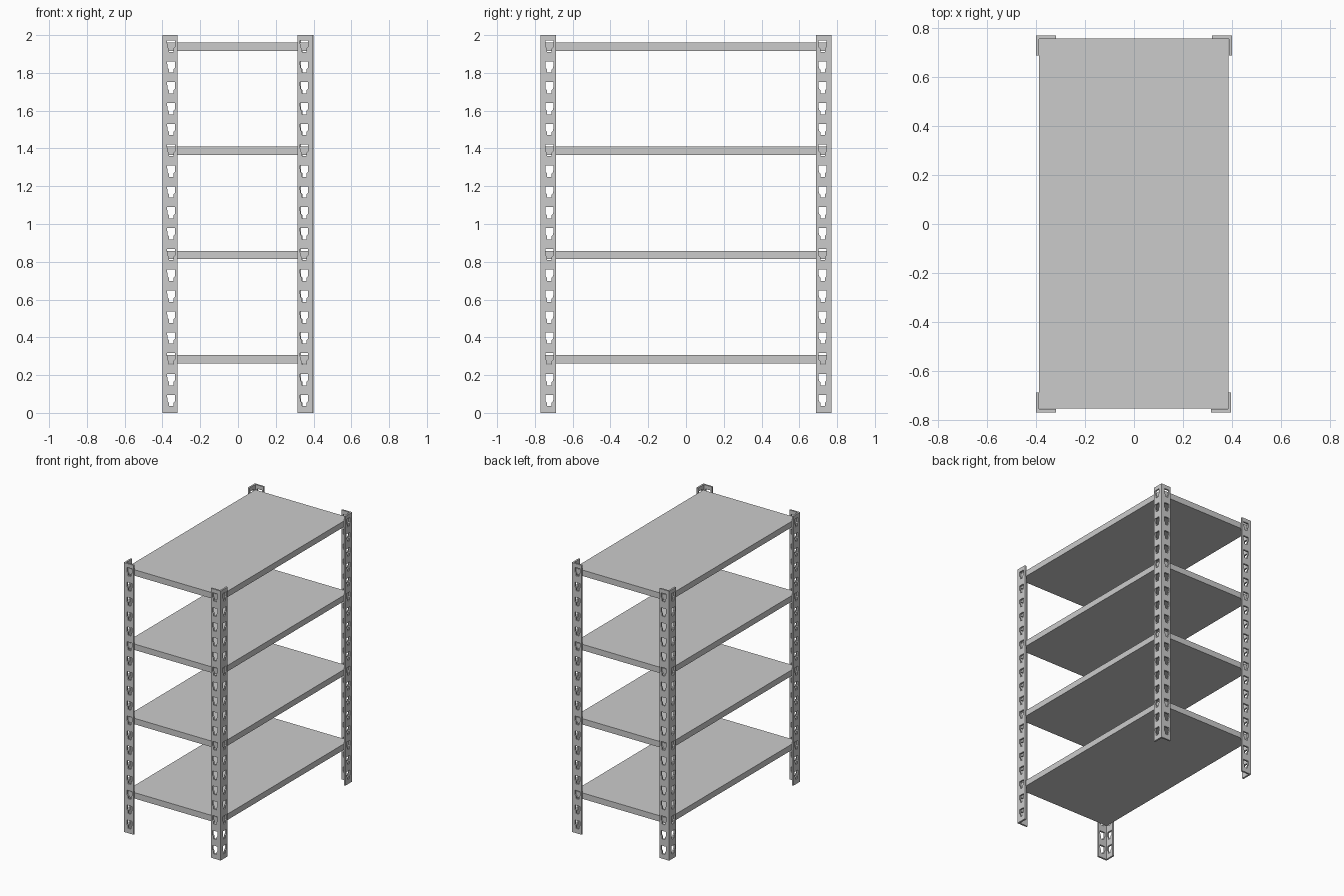
import bpy, bmesh, math

if "Cube" in bpy.data.objects:
    bpy.data.objects.remove(bpy.data.objects["Cube"])

HALF_X, HALF_Y, HEIGHT = 0.40, 0.769, 2.0
FLANGE, THICK = 0.081, 0.0125
HOLE_OFFSET, HOLE_TOP, HOLE_STEP, HOLES = 0.046, 0.096, 0.1103, 18


def prism(bm, points, vec):
    """Extrude a closed outline of 3D points along vec."""
    face = bm.faces.new([bm.verts.new(p) for p in points])
    out = bmesh.ops.extrude_face_region(bm, geom=[face])["geom"]
    bmesh.ops.translate(bm, verts=[g for g in out if isinstance(g, bmesh.types.BMVert)], vec=vec)


def make_object(name, bm):
    bmesh.ops.recalc_face_normals(bm, faces=bm.faces)
    mesh = bpy.data.meshes.new(name)
    bm.to_mesh(mesh)
    bm.free()
    obj = bpy.data.objects.new(name, mesh)
    bpy.context.collection.objects.link(obj)
    return obj


# Angle post with its outer corner at the origin
bm = bmesh.new()
angle = [(0, 0), (FLANGE, 0), (FLANGE, THICK), (THICK, THICK), (THICK, FLANGE), (0, FLANGE)]
prism(bm, [(x, y, 0) for x, y in angle], (0, 0, HEIGHT))
post = make_object("post_front_left", bm)

# Keyhole slots punched through both flanges
slot = [(-0.021, 0), (0.021, 0), (0.020, -0.034), (0.012, -0.042),
        (0.012, -0.060), (-0.012, -0.060), (-0.012, -0.042), (-0.020, -0.034)]
bm = bmesh.new()
for i in range(HOLES):
    top = HOLE_TOP + i * HOLE_STEP
    prism(bm, [(HOLE_OFFSET + u, -0.01, top + v) for u, v in slot], (0, THICK + 0.02, 0))
    prism(bm, [(-0.01, HOLE_OFFSET + u, top + v) for u, v in slot], (THICK + 0.02, 0, 0))
cutter = make_object("slot_cutter", bm)
cutter.hide_render = True
mod = post.modifiers.new("slots", "BOOLEAN")
mod.operation, mod.solver, mod.object = "DIFFERENCE", "EXACT", cutter
depsgraph = bpy.context.evaluated_depsgraph_get()
post_mesh = bpy.data.meshes.new_from_object(post.evaluated_get(depsgraph))
post.modifiers.clear()
post.data = post_mesh
bpy.data.objects.remove(cutter)

# The same post turned into each corner
post.location = (-HALF_X, -HALF_Y, 0)
corners = [("post_front_right", HALF_X - 0.004, -HALF_Y),
           ("post_back_right", HALF_X, HALF_Y),
           ("post_back_left", -HALF_X, HALF_Y)]
for turn, (name, x, y) in enumerate(corners, 1):
    obj = bpy.data.objects.new(name, post_mesh)
    obj.location = (x, y, 0)
    obj.rotation_euler.z = turn * math.pi / 2
    bpy.context.collection.objects.link(obj)

# Shelves
for i in range(4):
    bm = bmesh.new()
    bmesh.ops.create_cube(bm, size=1)
    bmesh.ops.scale(bm, verts=bm.verts, vec=(0.774, 1.510, 0.044))
    shelf = make_object(f"shelf_{i + 1}", bm)
    shelf.location = (-0.001, 0.002, 0.284 + i * 0.5515)
